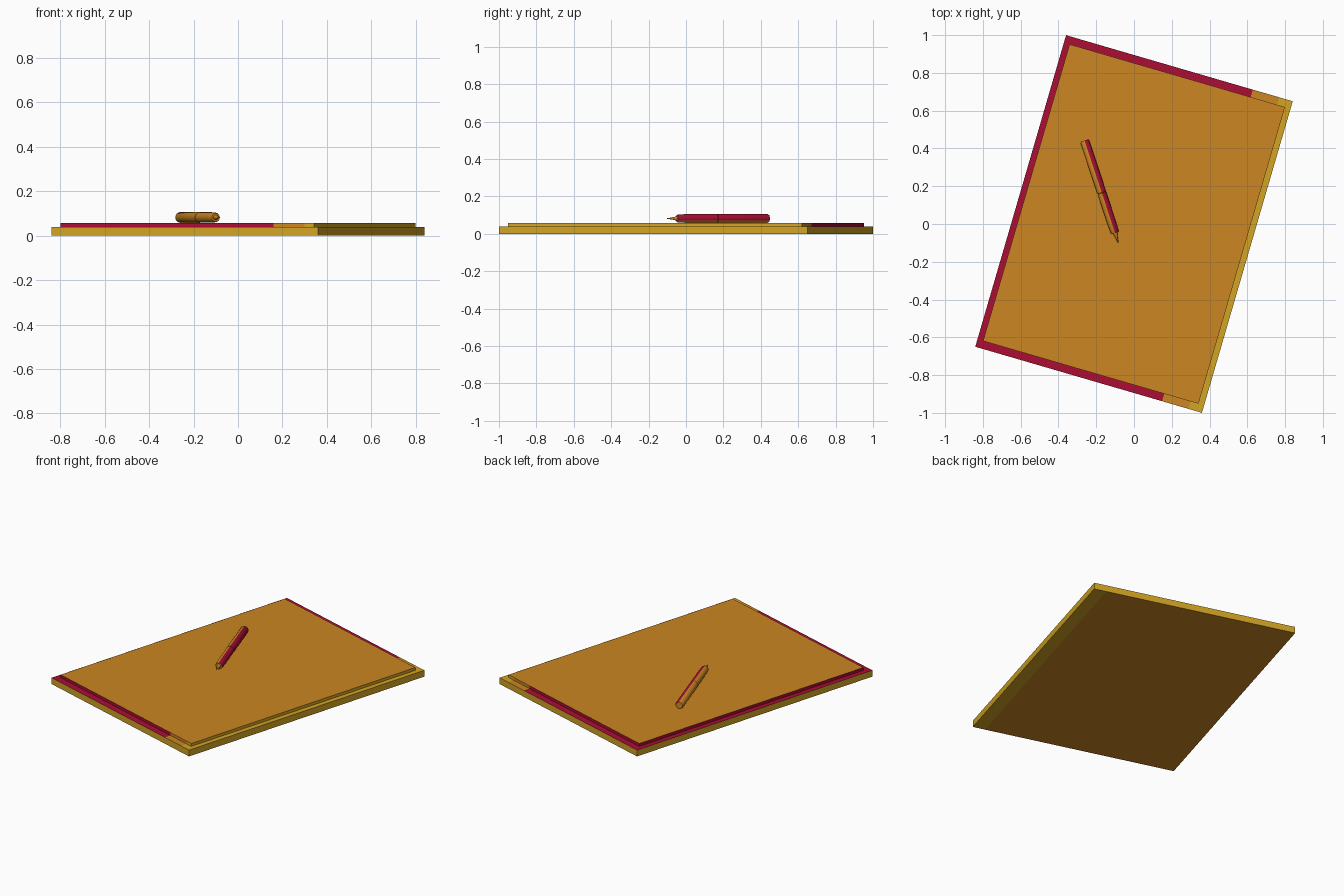
import bpy, bmesh, math
from mathutils import Vector

if "Cube" in bpy.data.objects:
    bpy.data.objects.remove(bpy.data.objects["Cube"])

TILT = math.radians(-16.25)


def material(name, rgb):
    m = bpy.data.materials.new(name)
    m.diffuse_color = (*rgb, 1)
    m.use_nodes = True
    m.node_tree.nodes["Principled BSDF"].inputs["Base Color"].default_value = m.diffuse_color
    return m


MATS = [material("orange", (0.60, 0.24, 0.016)),
        material("crimson", (0.40, 0.004, 0.034)),
        material("yellow", (0.65, 0.37, 0.017))]
ORANGE, CRIMSON, YELLOW = range(3)


def finish(bm, name, rule, angle, loc=(0, 0, 0)):
    bmesh.ops.recalc_face_normals(bm, faces=bm.faces)
    bm.normal_update()
    for f in bm.faces:
        f.material_index = rule(f.calc_center_median(), f.normal)
    me = bpy.data.meshes.new(name)
    bm.to_mesh(me)
    bm.free()
    for m in MATS:
        me.materials.append(m)
    ob = bpy.data.objects.new(name, me)
    bpy.context.collection.objects.link(ob)
    ob.location = loc
    ob.rotation_euler.z = angle
    return ob


def slab(name, width, depth, z0, z1, rule):
    bm = bmesh.new()
    bmesh.ops.create_cube(bm, size=1)
    for v in bm.verts:
        v.co = Vector((v.co.x * width, v.co.y * depth, z0 + (v.co.z + 0.5) * (z1 - z0)))
    # cut where the colour bands change
    for x in (0.405, 0.55):
        bmesh.ops.bisect_plane(bm, geom=bm.verts[:] + bm.edges[:] + bm.faces[:],
                               plane_co=(x, 0, 0), plane_no=(1, 0, 0))
    return finish(bm, name, rule, TILT)


def band(c):
    return CRIMSON if c.x < 0.405 else ORANGE if c.x < 0.55 else YELLOW


def board_rule(c, n):
    if n.z > 0.5:
        return band(c)
    if n.z < -0.5:
        return ORANGE if c.x < 0.55 else YELLOW
    return YELLOW


def pad_rule(c, n):
    return ORANGE if abs(n.z) > 0.5 else band(c)


# backing board and paper pad
slab("backing_board", 1.25, 1.718, 0, 0.04, board_rule)
slab("paper_pad", 1.188, 1.636, 0.04, 0.058, pad_rule)


def lathe(name, profile, rule, sides=24):
    """Spin (y, radius) points round the pen axis."""
    bm = bmesh.new()
    rings = []
    for y, r in profile:
        rings.append([bm.verts.new((r * math.sin(a), y, r * math.cos(a)))
                      for a in (2 * math.pi * i / sides for i in range(sides))])
    for a, b in zip(rings, rings[1:]):
        for i in range(sides):
            j = (i + 1) % sides
            bm.faces.new((a[i], a[j], b[j], b[i]))
    bm.faces.new(rings[0])
    bm.faces.new(rings[-1])
    ob = finish(bm, name, rule, math.radians(18.3), (-0.181, 0.197, 0.082))
    bpy.context.view_layer.objects.active = ob
    ob.select_set(True)
    bpy.ops.object.shade_smooth_by_angle(angle=math.radians(35))
    ob.select_set(False)
    return ob


def pen_rule(c, n):
    # crimson strip along the upper right side of the barrel
    turn = math.degrees(math.atan2(c.x, c.z))
    return CRIMSON if abs(n.y) < 0.8 and 0 < turn < 120 else ORANGE


# pen barrel, cap and nib
lathe("pen_barrel", [(-0.258, 0.019), (-0.25, 0.0215), (-0.20, 0.0235), (-0.035, 0.0235)], pen_rule)
lathe("pen_cap", [(-0.034, 0.022), (-0.032, 0.024), (0.25, 0.024), (0.258, 0.020)], pen_rule)
lathe("pen_nib", [(-0.313, 0.0015), (-0.285, 0.006), (-0.257, 0.012)], lambda c, n: ORANGE)
